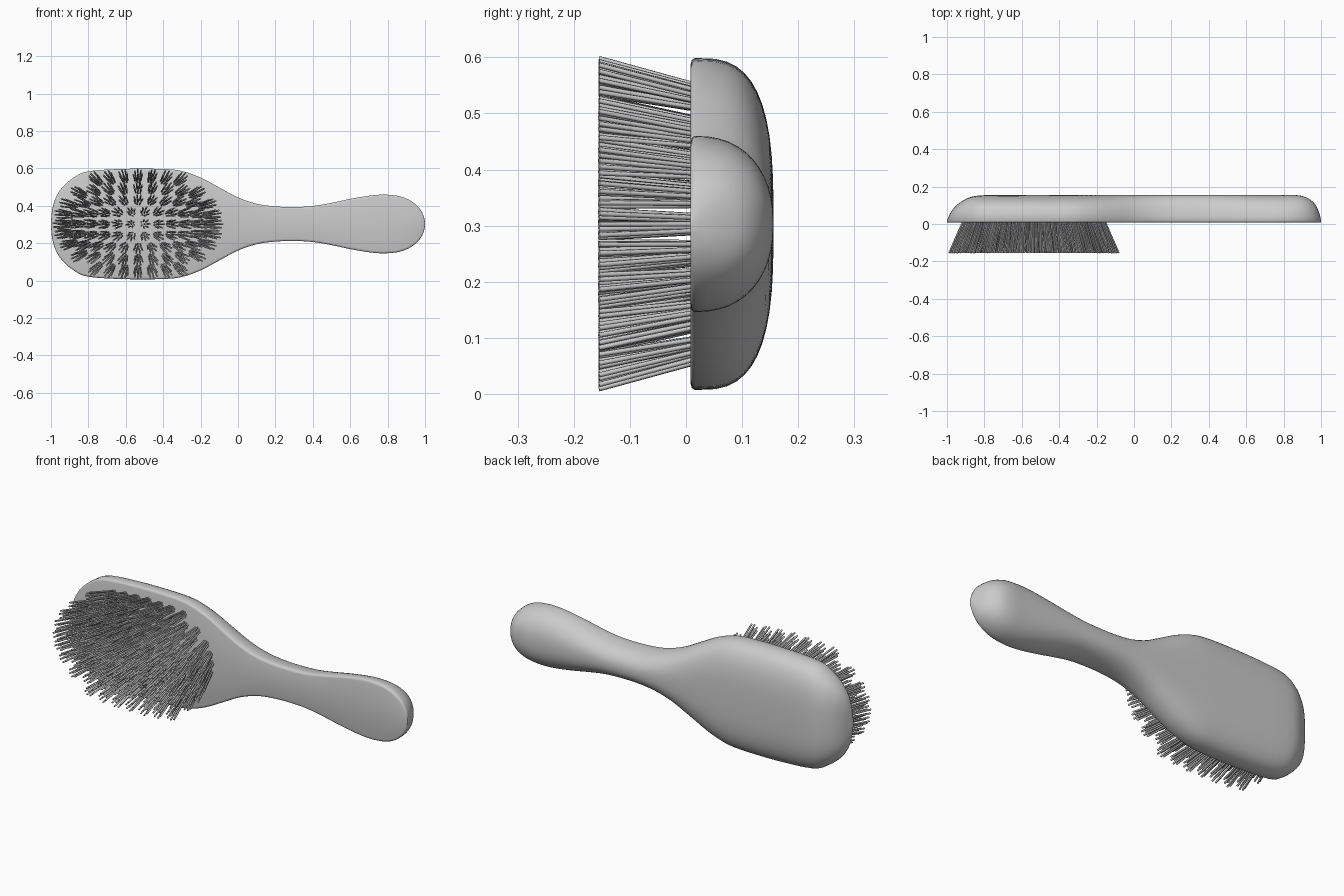
import bpy, bmesh, math, random
from mathutils import Vector

random.seed(4)
if "Cube" in bpy.data.objects:
    bpy.data.objects.remove(bpy.data.objects["Cube"])

MID_Z = 0.303
FRONT = 0.008

grey = bpy.data.materials.new("light_grey")
grey.use_nodes = True
grey.diffuse_color = (0.6, 0.6, 0.6, 1)
grey.node_tree.nodes["Principled BSDF"].inputs["Base Color"].default_value = (0.6, 0.6, 0.6, 1)


def finish(bm, name, angle):
    bmesh.ops.recalc_face_normals(bm, faces=bm.faces)
    mesh = bpy.data.meshes.new(name)
    bm.to_mesh(mesh)
    bm.free()
    mesh.materials.append(grey)
    obj = bpy.data.objects.new(name, mesh)
    bpy.context.collection.objects.link(obj)
    bpy.ops.object.select_all(action='DESELECT')
    obj.select_set(True)
    bpy.context.view_layer.objects.active = obj
    bpy.ops.object.shade_smooth_by_angle(angle=math.radians(angle))
    return obj


def catmull(points, steps):
    pts = [Vector(p) for p in points]
    pts = [pts[0]] + pts + [pts[-1]]
    out = []
    for a, b, c, d in zip(pts, pts[1:], pts[2:], pts[3:]):
        for i in range(steps):
            t = i / steps
            out.append(0.5 * (2 * b + (c - a) * t + (2 * a - 5 * b + 4 * c - d) * t * t
                              + (3 * b - a - 3 * c + d) * t ** 3))
    return out + [pts[-1]]


# Wooden body: stations of length, half width and back height
stations = [(-1, .015, .02), (-.993, .08, .035), (-.975, .14, .07), (-.94, .195, .108),
            (-.88, .247, .142), (-.8, .282, .154), (-.6, .295, .156), (-.4, .294, .156),
            (-.3, .283, .156), (-.2, .248, .156), (-.1, .195, .156), (0, .142, .156),
            (.1, .108, .155), (.2, .094, .155), (.3, .091, .155), (.4, .096, .155),
            (.5, .113, .155), (.6, .134, .155), (.7, .151, .155), (.78, .157, .155),
            (.86, .149, .155), (.92, .126, .143), (.965, .09, .11), (.99, .05, .06),
            (1, .012, .02)]
ARC = 24
bm = bmesh.new()
rings = []
for x, half, back in catmull(stations, 4):
    # Squarer section in the head, rounder in the handle
    blend = min(1, max(0, (x + .3) / .5))
    power = 2 / (3.0 - .7 * blend)
    lip = min(.012, half * .3)
    base = FRONT + min(.008, (back - FRONT) * .4)
    section = [(half - lip, FRONT), (half - lip * .3, FRONT + (base - FRONT) * .3)]
    for i in range(ARC + 1):
        a = math.pi * i / ARC
        c, s = math.cos(a), max(0, math.sin(a))
        section.append((math.copysign(abs(c) ** power, c) * half,
                        base + (back - base) * s ** power))
    section += [(-w, y) for w, y in reversed(section[:2])]
    rings.append([bm.verts.new((x, y, MID_Z + w)) for w, y in section])
for r0, r1 in zip(rings, rings[1:]):
    for i in range(len(r0)):
        j = (i + 1) % len(r0)
        bm.faces.new((r0[i], r0[j], r1[j], r1[i]))
bm.faces.new(rings[0])
bm.faces.new(rings[-1])
finish(bm, "brush_body", 60)


# Bristles: fanned tufts in bowed rows
def bristle(bm, start, end, radius, sides=6):
    axis = (end - start).normalized()
    u = axis.orthogonal().normalized()
    v = axis.cross(u)
    loops = []
    for p in (start, end):
        loops.append([bm.verts.new(p + radius * (math.cos(a) * u + math.sin(a) * v))
                      for a in (math.tau * k / sides for k in range(sides))])
    for k in range(sides):
        n = (k + 1) % sides
        bm.faces.new((loops[0][k], loops[0][n], loops[1][n], loops[1][k]))
    bm.faces.new(loops[0])
    bm.faces.new(loops[1])


HEAD_X = -.535
row_reach = [.365, .358, .335, .285, .205]
row_count = [12, 12, 11, 9, 7]
bm = bmesh.new()
for row in range(-4, 5):
    reach, count = row_reach[abs(row)], row_count[abs(row)]
    for i in range(count):
        dx = reach * (2 * i / (count - 1) - 1)
        dz = .0585 * row * (1 - 1.5 * dx * dx)
        turn = random.random() * math.tau
        for k in range(8):
            # One central bristle with a splayed ring around it
            spread = 0 if k == 0 else random.uniform(.75, 1)
            a = turn + math.tau * k / 7
            ox, oz = spread * math.cos(a), spread * math.sin(a)
            start = Vector((HEAD_X + dx + .016 * ox, FRONT + .006, MID_Z + dz + .016 * oz))
            end = Vector((HEAD_X + dx * 1.18 + .026 * ox, -.155, MID_Z + dz * 1.16 + .026 * oz))
            bristle(bm, start, end, .0046)
finish(bm, "bristles", 65)
